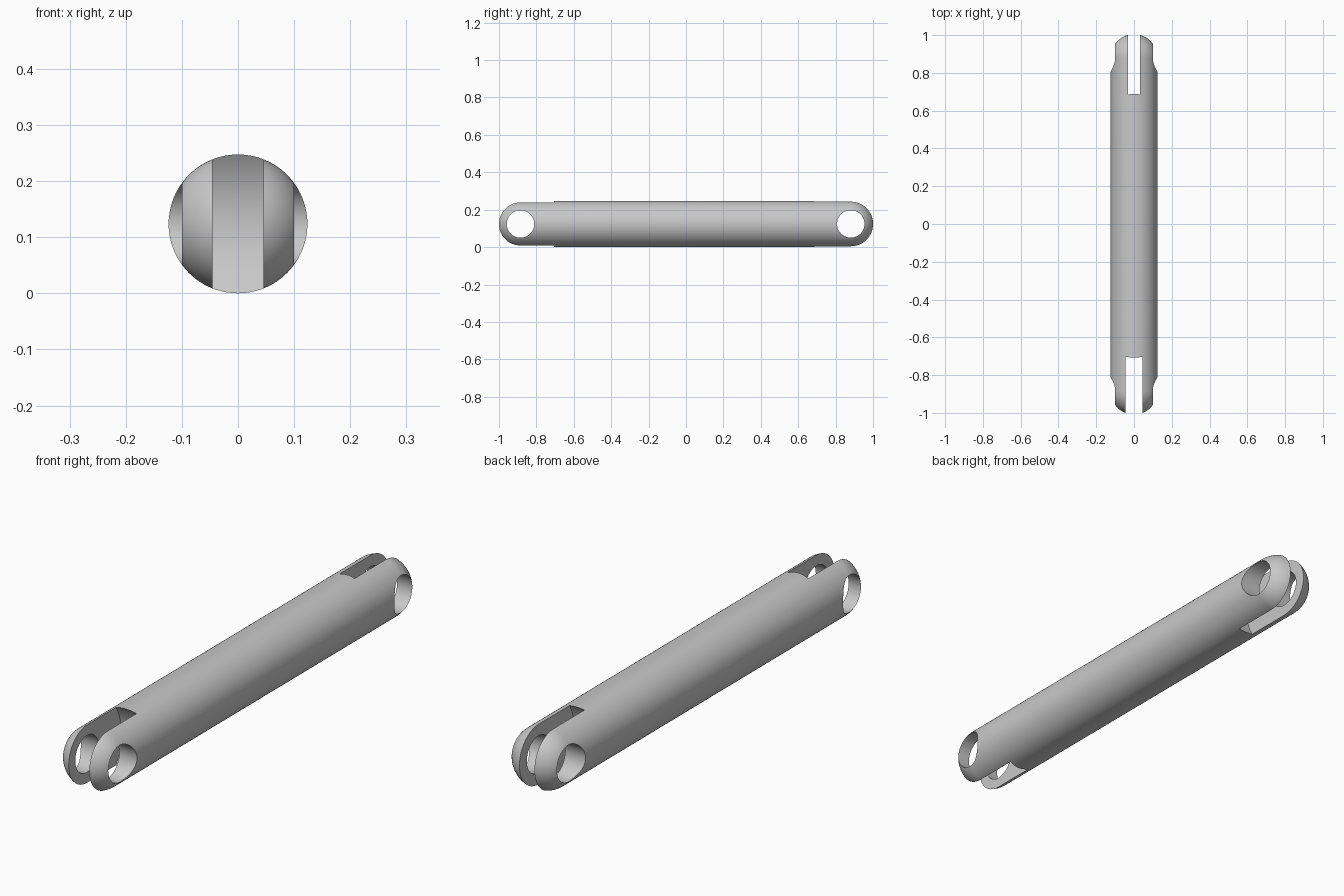
import bpy, bmesh, math
from mathutils import Matrix

if "Cube" in bpy.data.objects:
    bpy.data.objects.remove(bpy.data.objects["Cube"])

R = 0.1237            # rod radius
HOLE_R = 0.0733       # pin hole radius
# per end: y of the pin axis, half width of the slot, radius of the concave slot floor
ENDS = [(-0.885, 0.0454, 0.216), (0.881, 0.033, 0.229)]

steel = bpy.data.materials.new("plain_grey")
steel.diffuse_color = (0.58, 0.58, 0.58, 1)
steel.use_nodes = True
steel.node_tree.nodes["Principled BSDF"].inputs["Base Color"].default_value = steel.diffuse_color


def make_object(name, bm):
    mesh = bpy.data.meshes.new(name)
    bmesh.ops.recalc_face_normals(bm, faces=bm.faces)
    bm.to_mesh(mesh)
    bm.free()
    obj = bpy.data.objects.new(name, mesh)
    bpy.context.collection.objects.link(obj)
    mesh.materials.append(steel)
    return obj


def cross_cylinder(name, y, radius, half_width):
    # cylinder lying along x at the height of the rod axis
    bm = bmesh.new()
    place = Matrix.Translation((0, y, R)) @ Matrix.Rotation(math.pi / 2, 4, 'Y')
    bmesh.ops.create_cone(bm, cap_ends=True, segments=128, radius1=radius,
                          radius2=radius, depth=2 * half_width, matrix=place)
    obj = make_object(name, bm)
    obj.hide_render = True
    return obj


# rod: a half outline with hemispherical ends, spun around the y axis
bm = bmesh.new()
outline = []
steps = 24
for (y, _, _), side in zip(ENDS, (-1, 1)):
    arc = [(R * math.sin(math.pi / 2 * i / steps),
            y + side * R * math.cos(math.pi / 2 * i / steps)) for i in range(steps + 1)]
    outline += arc if side < 0 else arc[::-1]
verts = [bm.verts.new((x, y, R)) for x, y in outline]
edges = [bm.edges.new(pair) for pair in zip(verts, verts[1:])]
bmesh.ops.spin(bm, geom=verts + edges, cent=(0, 0, R), axis=(0, 1, 0),
               angle=2 * math.pi, steps=96, use_duplicate=False)
bmesh.ops.remove_doubles(bm, verts=bm.verts, dist=1e-5)
rod = make_object("link_rod", bm)

# fork slots and pin holes at both ends
cutters = []
for y, half_width, floor_r in ENDS:
    cutters.append(cross_cylinder("slot_cutter", y, floor_r, half_width))
    cutters.append(cross_cylinder("hole_cutter", y, HOLE_R, 0.2))

bpy.context.view_layer.objects.active = rod
rod.select_set(True)
for cutter in cutters:
    mod = rod.modifiers.new("cut", 'BOOLEAN')
    mod.operation = 'DIFFERENCE'
    mod.solver = 'EXACT'
    mod.object = cutter
    bpy.ops.object.modifier_apply(modifier=mod.name)
    bpy.data.objects.remove(cutter)

bpy.ops.object.shade_smooth_by_angle(angle=math.radians(25))
